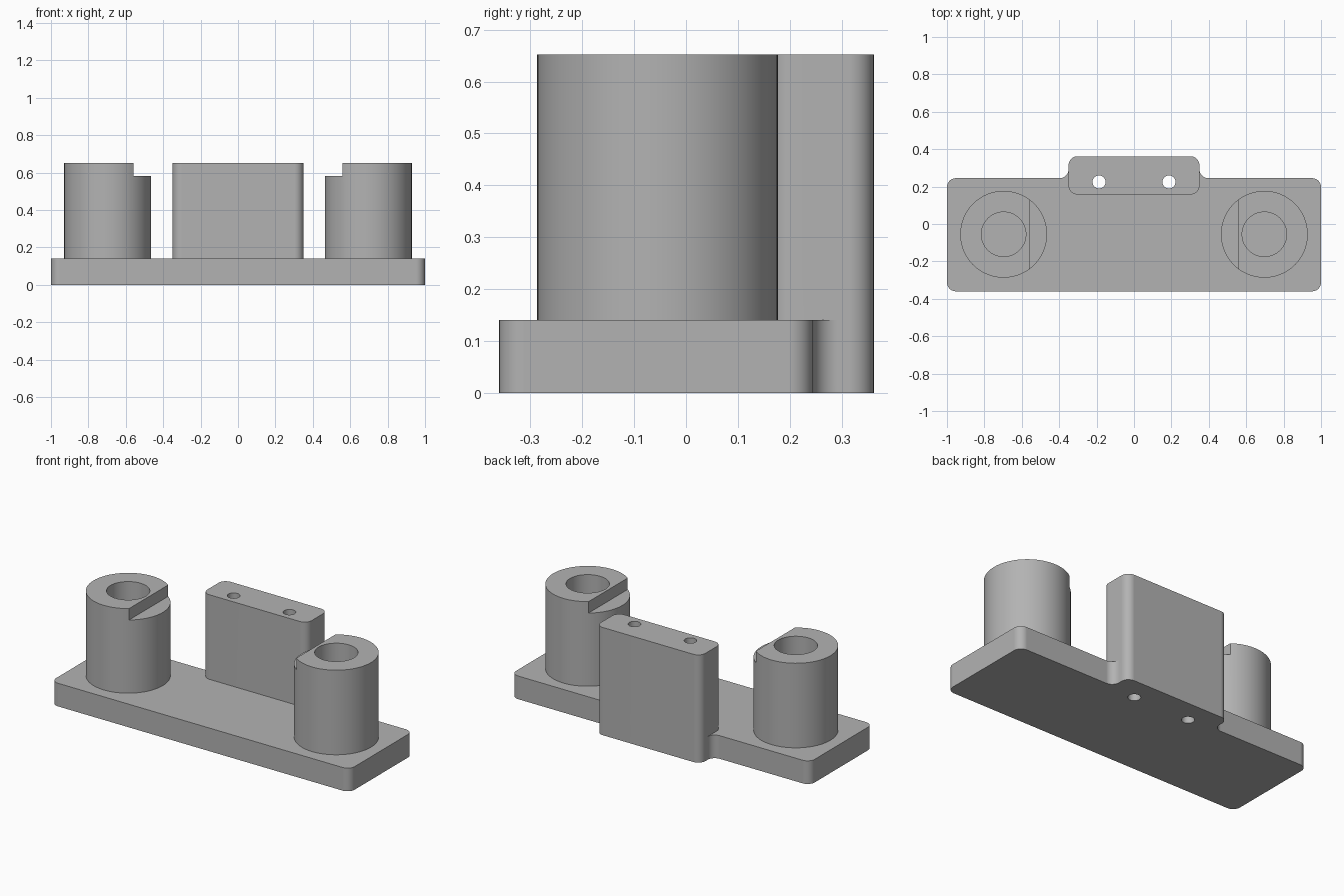
import bpy, bmesh
from math import cos, sin, pi, radians
from mathutils import Vector

cube = bpy.data.objects.get("Cube")
if cube:
    bpy.data.objects.remove(cube, do_unlink=True)

BASE_TOP, TOP, STEP_Z = 0.14, 0.652, 0.583
POST_X, POST_Y, POST_R, BORE_R = 0.697, -0.055, 0.232, 0.119
STEP_X, HOLE_X, HOLE_Y, HOLE_R = 0.56, 0.187, 0.225, 0.035
FILLET = 0.048

grey = bpy.data.materials.new("plain grey")
grey.use_nodes = True
colour = (0.45, 0.45, 0.45, 1)
grey.diffuse_color = colour
grey.node_tree.nodes["Principled BSDF"].inputs["Base Color"].default_value = colour


def rounded(corners, radius, steps=10):
    """Round every right-angled corner of an outline, convex or concave."""
    points = []
    for i, corner in enumerate(corners):
        p = Vector(corner)
        to_prev = (Vector(corners[i - 1]) - p).normalized()
        to_next = (Vector(corners[(i + 1) % len(corners)]) - p).normalized()
        centre = p + (to_prev + to_next) * radius
        for k in range(steps + 1):
            a = k / steps * pi / 2
            points.append(centre - radius * (to_next * cos(a) + to_prev * sin(a)))
    return points


def circle(x, y, radius, count):
    return [(x + radius * cos(2 * pi * k / count), y + radius * sin(2 * pi * k / count))
            for k in range(count)]


def extrude(name, outline, bottom, top):
    bm = bmesh.new()
    floor = bm.faces.new([bm.verts.new((p[0], p[1], bottom)) for p in outline])
    walls = bmesh.ops.extrude_face_region(bm, geom=[floor])
    moved = [v for v in walls["geom"] if isinstance(v, bmesh.types.BMVert)]
    bmesh.ops.translate(bm, verts=moved, vec=(0, 0, top - bottom))
    bmesh.ops.recalc_face_normals(bm, faces=bm.faces)
    mesh = bpy.data.meshes.new(name)
    bm.to_mesh(mesh)
    bm.free()
    mesh.materials.append(grey)
    obj = bpy.data.objects.new(name, mesh)
    bpy.context.collection.objects.link(obj)
    return obj


def select(obj):
    bpy.ops.object.select_all(action="DESELECT")
    obj.select_set(True)
    bpy.context.view_layer.objects.active = obj


def combine(obj, other, operation):
    select(obj)
    mod = obj.modifiers.new("combine", "BOOLEAN")
    mod.operation, mod.object, mod.solver = operation, other, "EXACT"
    bpy.ops.object.modifier_apply(modifier=mod.name)
    bpy.data.objects.remove(other, do_unlink=True)


def finish(obj):
    select(obj)
    bpy.ops.object.shade_smooth_by_angle(angle=radians(30))
    mod = obj.modifiers.new("even shading", "WEIGHTED_NORMAL")
    mod.keep_sharp = True


# Base plate with a filleted tab at the back
plate = extrude("base_plate", rounded(
    [(-1, -0.36), (1, -0.36), (1, 0.245), (0.35, 0.245),
     (0.35, 0.362), (-0.35, 0.362), (-0.35, 0.245), (-1, 0.245)], FILLET), 0, BASE_TOP)

# Upright block rising from the tab
block = extrude("upright_block", rounded(
    [(-0.35, 0.158), (0.35, 0.158), (0.35, 0.362), (-0.35, 0.362)], FILLET), BASE_TOP, TOP)
combine(plate, block, "UNION")

# Two screw holes through the block and plate
for x in (-HOLE_X, HOLE_X):
    combine(plate, extrude("screw_hole", circle(x, HOLE_Y, HOLE_R, 32), -0.1, 1), "DIFFERENCE")
plate.name = "base_plate_with_upright"
finish(plate)

# Bored posts, each with a step on its inner side
for side, label in ((-1, "right"), (1, "left")):
    post = extrude(label + "_post", circle(side * POST_X, POST_Y, POST_R, 96), BASE_TOP, TOP)
    bore = extrude("bore", circle(side * POST_X, POST_Y, BORE_R, 64), BASE_TOP + 0.002, 1)
    combine(post, bore, "DIFFERENCE")
    x1, x2 = sorted((side * STEP_X, side * 0.3))
    notch = extrude("notch", [(x1, -0.5), (x2, -0.5), (x2, 0.5), (x1, 0.5)], STEP_Z, 1)
    combine(post, notch, "DIFFERENCE")
    finish(post)
